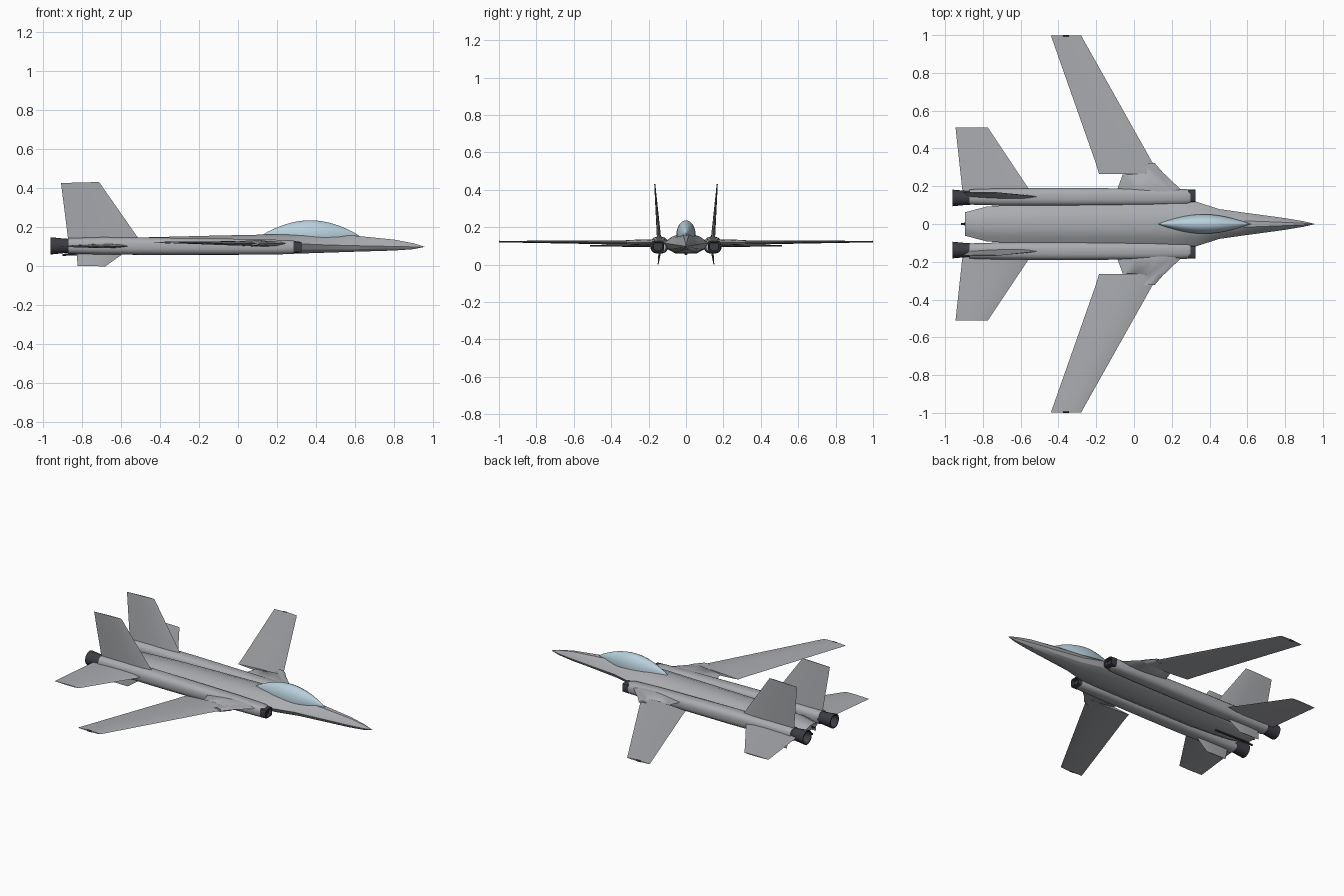
import bpy, bmesh, math
from mathutils import Vector

if "Cube" in bpy.data.objects:
    bpy.data.objects.remove(bpy.data.objects["Cube"])


def material(name, rgb, rough=0.6):
    m = bpy.data.materials.new(name)
    m.use_nodes = True
    m.diffuse_color = (*rgb, 1)
    b = m.node_tree.nodes["Principled BSDF"]
    b.inputs["Base Color"].default_value = (*rgb, 1)
    b.inputs["Roughness"].default_value = rough
    return m


GREY = material("airframe grey", (0.40, 0.41, 0.43))
DARK = material("dark metal", (0.045, 0.045, 0.058))
GLASS = material("pale blue glass", (0.48, 0.63, 0.72))


def loft(name, rings, mat, smooth=35):
    """Skin a list of equal-length point rings, with closed ends."""
    bm = bmesh.new()
    rows = [[bm.verts.new(p) for p in ring] for ring in rings]
    n = len(rows[0])
    for a, b in zip(rows, rows[1:]):
        for i in range(n):
            j = (i + 1) % n
            bm.faces.new((a[i], a[j], b[j], b[i]))
    bm.faces.new(rows[0])
    bm.faces.new(rows[-1])
    bmesh.ops.remove_doubles(bm, verts=bm.verts, dist=0.0004)
    bmesh.ops.recalc_face_normals(bm, faces=bm.faces)
    me = bpy.data.meshes.new(name)
    bm.to_mesh(me)
    bm.free()
    ob = bpy.data.objects.new(name, me)
    bpy.context.collection.objects.link(ob)
    me.materials.append(mat)
    bpy.ops.object.select_all(action='DESELECT')
    ob.select_set(True)
    bpy.context.view_layer.objects.active = ob
    bpy.ops.object.shade_smooth_by_angle(angle=math.radians(smooth))
    return ob


def surface(name, sections, up, side):
    """Thin lens-shaped fin or wing; sections are (leading, trailing, thickness)."""
    up = Vector(up)
    rings = []
    for lead, trail, thick in sections:
        lead, trail = Vector(lead), Vector(trail)
        ring = []
        for t, h in ((0, 0), (.15, .75), (.4, 1), (.7, .65), (1, 0),
                     (.7, -.65), (.4, -1), (.15, -.75)):
            p = lead.lerp(trail, t) + up * h * thick / 2
            ring.append((p.x, p.y * side, p.z))
        rings.append(ring)
    return loft(name, rings, GREY, 50)


def tube(name, stations, y, mat, sides=16, square=1.0):
    """Loft of (x, half width, half height, z) rounded stations along x."""
    def power(v):
        return math.copysign(abs(v) ** square, v)
    rings = []
    for x, w, h, z in stations:
        angles = [math.tau * (i + .5) / sides for i in range(sides)]
        rings.append([(x, y + w * power(math.cos(a)), z + h * power(math.sin(a)))
                      for a in angles])
    return loft(name, rings, mat)


# Fuselage: x, half width, top, shoulder and bottom heights
body = [(.955, .001, .101, .1, .099), (.9, .014, .118, .1, .088),
        (.8, .031, .137, .102, .081), (.6, .058, .157, .106, .075),
        (.45, .079, .163, .11, .070), (.33, .118, .165, .115, .066),
        (.2, .122, .164, .116, .062), (-.1, .118, .158, .115, .058),
        (-.5, .112, .148, .112, .058), (-.78, .092, .138, .108, .068),
        (-.895, .062, .118, .103, .088)]
half = [(.28, 1, 0), (.62, .68, 0), (1, 0, 0), (.82, 0, .6), (.45, 0, 1)]
rings = []
for x, w, top, mid, low in body:
    right = [(x, w * k, mid + (top - mid) * u - (mid - low) * d) for k, u, d in half]
    rings.append(right + [(x, -y, z) for x, y, z in reversed(right)])
loft("fuselage", rings, GREY, 30)

# Canopy: teardrop bubble with pointed ends
bubble = []
for i in range(17):
    t = i / 16
    s = max(math.sin(math.pi * t), .004)
    bubble.append((.62 - .5 * t, .052 * s, .08 * s ** .85, .157))
tube("canopy", bubble, 0, GLASS, 20)

# Tail tip and arrestor hook
tube("tail_light", [(-.89, .006, .006, .103), (-.915, .005, .005, .103)], 0, DARK, 8)
tube("arrestor_hook", [(-.62, .006, .006, .056), (-.86, .006, .006, .062),
                       (-.9, .008, .006, .058)], 0, DARK, 8)

for side, word in ((1, "left"), (-1, "right")):
    # Engine nacelle, intake lip and exhaust nozzle
    tube(word + "_nacelle",
         [(.3, .036, .030, .098), (.28, .042, .036, .098), (.1, .046, .04, .1),
          (-.4, .048, .045, .103), (-.7, .046, .045, .105), (-.87, .041, .04, .105)],
         side * .143, GREY, 16, .75)
    tube(word + "_intake",
         [(.285, .034, .03, .098), (.325, .034, .028, .098), (.325, .027, .021, .098),
          (.305, .025, .019, .098)], side * .15, DARK, 12, .4)
    tube(word + "_nozzle",
         [(-.85, .036, .036, .105), (-.89, .038, .038, .105), (-.96, .045, .045, .105),
          (-.96, .039, .039, .105), (-.9, .028, .028, .105)], side * .138, DARK, 16)

    # Fixed wing glove and swept outer wing
    surface(word + "_wing_glove",
            [((.30, .13, .115), (-.11, .13, .115), .034),
             ((.25, .18, .117), (-.09, .18, .117), .034),
             ((.165, .262, .119), (-.06, .262, .119), .030),
             ((.155, .270, .119), (.05, .270, .119), .028),
             ((.11, .322, .119), (.03, .322, .119), .024)], (0, 0, 1), side)
    surface(word + "_wing",
            [((.13, .265, .117), (-.185, .265, .117), .022),
             ((.095, .33, .118), (-.205, .33, .118), .022),
             ((-.28, .998, .123), (-.44, .998, .123), .008)], (0, 0, 1), side)
    tube(word + "_wingtip_light",
         [(-.345, .004, .006, .123), (-.375, .004, .006, .123)], side * .996, DARK, 8)

    # Tailplane, upright fin and belly fin
    surface(word + "_tailplane",
            [((-.50, .12, .105), (-.90, .12, .105), .024),
             ((-.56, .19, .104), (-.91, .19, .104), .022),
             ((-.775, .512, .101), (-.945, .512, .101), .006)], (0, 0, 1), side)
    surface(word + "_tail_fin",
            [((-.49, .143, .125), (-.868, .143, .125), .024),
             ((-.515, .145, .150), (-.872, .145, .150), .022),
             ((-.712, .167, .432), (-.907, .167, .427), .006)], (0, 1, 0), side)
    surface(word + "_belly_fin",
            [((-.56, .138, .085), (-.828, .138, .085), .016),
             ((-.68, .149, 0), (-.822, .149, .002), .005)], (0, 1, 0), side)
